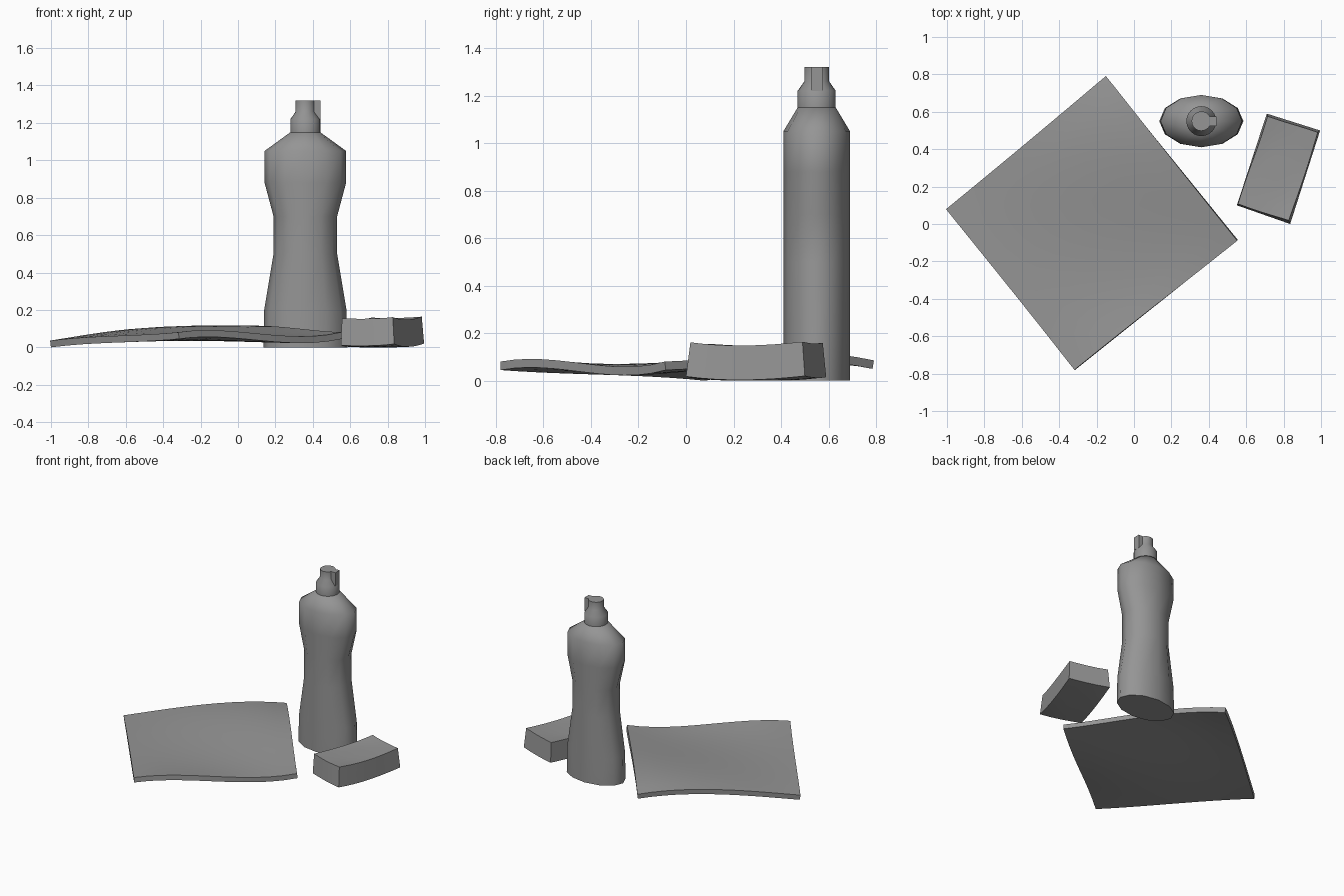
import bpy, bmesh
from math import sin, cos, pi, radians
from mathutils import Vector

cube = bpy.data.objects.get("Cube")
if cube:
    bpy.data.objects.remove(cube, do_unlink=True)

grey = bpy.data.materials.new("plain grey")
grey.use_nodes = True
grey.diffuse_color = (0.3, 0.3, 0.3, 1)
grey.node_tree.nodes["Principled BSDF"].inputs["Base Color"].default_value = (0.3, 0.3, 0.3, 1)


def finish(name, bm, angle):
    bmesh.ops.recalc_face_normals(bm, faces=bm.faces)
    mesh = bpy.data.meshes.new(name)
    bm.to_mesh(mesh)
    bm.free()
    mesh.materials.append(grey)
    obj = bpy.data.objects.new(name, mesh)
    bpy.context.collection.objects.link(obj)
    bpy.ops.object.select_all(action='DESELECT')
    obj.select_set(True)
    bpy.context.view_layer.objects.active = obj
    bpy.ops.object.shade_smooth_by_angle(angle=radians(angle))
    return obj


def lathe(name, centre, profile, sides, angle):
    """Stack of elliptical rings (half width, half depth, height), capped."""
    bm = bmesh.new()
    rings = [[bm.verts.new((centre[0] + rx * cos(2 * pi * i / sides),
                            centre[1] + ry * sin(2 * pi * i / sides), z))
              for i in range(sides)] for rx, ry, z in profile]
    for low, high in zip(rings, rings[1:]):
        for i in range(sides):
            j = (i + 1) % sides
            bm.faces.new((low[i], low[j], high[j], high[i]))
    bm.faces.new(rings[0][::-1])
    bm.faces.new(rings[-1])
    return finish(name, bm, angle)


def cubic(h, t):
    """Smooth curve through four evenly spaced heights."""
    s = 3 * t
    total = 0
    for i in range(4):
        w = h[i]
        for j in range(4):
            if j != i:
                w *= (s - j) / (i - j)
        total += w
    return total


def wavy_slab(name, corners, heights, thickness, n):
    """Curved underside over four corners, thickened upward along its normals."""
    a, b, c, d = [Vector(p) for p in corners]
    bm = bmesh.new()
    grid = []
    for iv in range(n + 1):
        v = iv / n
        row = []
        for iu in range(n + 1):
            u = iu / n
            p = a.lerp(b, u).lerp(d.lerp(c, u), v)
            z = max(0, cubic([cubic(h, u) for h in heights], v))
            row.append(bm.verts.new((p.x, p.y, z)))
        grid.append(row)
    for r0, r1 in zip(grid, grid[1:]):
        for i in range(n):
            bm.faces.new((r0[i], r0[i + 1], r1[i + 1], r1[i]))
    bm.normal_update()
    top = {v: bm.verts.new(v.co + v.normal * thickness) for row in grid for v in row}
    for f in list(bm.faces):
        bm.faces.new([top[v] for v in f.verts])
    # side walls around the rim
    rim = grid[0] + [r[-1] for r in grid[1:]] + grid[-1][-2::-1] + [r[0] for r in grid[-2:0:-1]]
    for p, q in zip(rim, rim[1:] + rim[:1]):
        bm.faces.new((p, q, top[q], top[p]))
    return finish(name, bm, 40)


# Bottle with pinched waist
centre = (0.36, 0.55)
lathe("bottle_body", centre, [
    (0.225, 0.14, 0), (0.22, 0.14, 0.2), (0.17, 0.14, 0.5), (0.17, 0.14, 0.7),
    (0.218, 0.14, 0.88), (0.218, 0.14, 1.05), (0.08, 0.08, 1.15)], 12, 60)
lathe("bottle_cap", centre, [
    (0.08, 0.08, 1.15), (0.08, 0.08, 1.22), (0.052, 0.052, 1.26), (0.052, 0.052, 1.32)], 24, 35)

# Pouring nozzle on the cap
bm = bmesh.new()
bmesh.ops.create_cube(bm, size=1)
for v in bm.verts:
    v.co = (0.4 + v.co.x * 0.08, centre[1] + v.co.y * 0.05, 1.27 + v.co.z * 0.1)
finish("bottle_nozzle", bm, 30)

# Cloth lying in soft waves
wavy_slab("cloth", [(-1, 0.08), (-0.315, -0.78), (0.555, -0.085), (-0.15, 0.785)], [
    (0.0, 0.02, 0.03, 0.045),
    (0.045, 0.045, 0.035, 0.05),
    (0.07, 0.07, 0.04, 0.025),
    (0.05, 0.08, 0.065, 0.045)], 0.036, 12)

# Sponge, slightly bent
wavy_slab("sponge", [(0.55, 0.1), (0.835, 0.0), (0.995, 0.5), (0.71, 0.59)], [
    (0.01, 0.008, 0.01, 0.018),
    (0.002, 0.0, 0.0, 0.004),
    (0.004, 0.0, 0.002, 0.006),
    (0.015, 0.012, 0.014, 0.02)], 0.145, 8)
